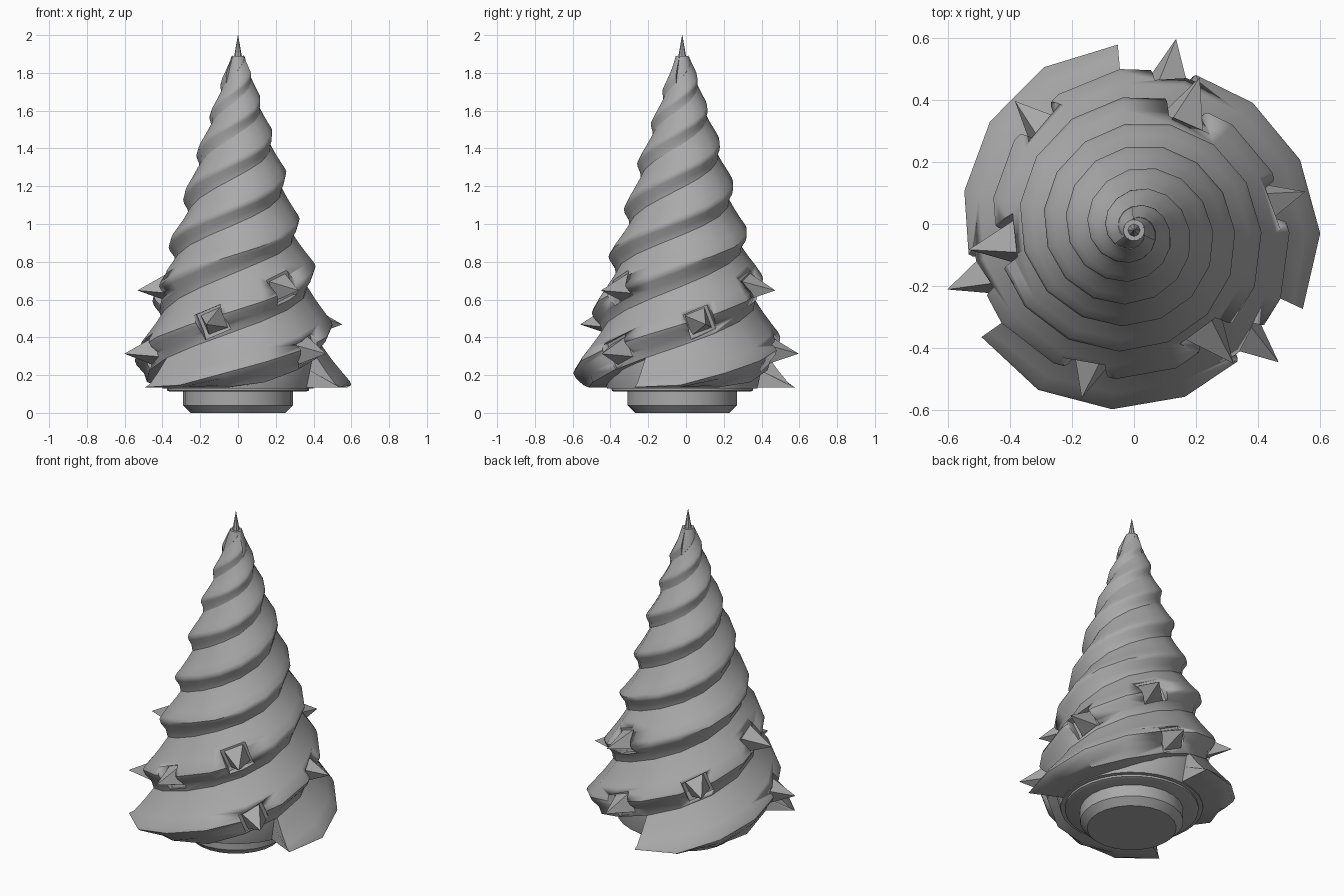
import bpy, bmesh, math
from math import sin, cos, radians, pi
from mathutils import Vector, Matrix

cube = bpy.data.objects.get("Cube")
if cube:
    bpy.data.objects.remove(cube, do_unlink=True)

AXIS_Y = -0.02
FLOOR = 0.135
# Ridge height and radius for each third of a turn, starting at -1
HEIGHT = [-0.15, 0.15, 0.47, 0.78, 1.03, 1.28, 1.50, 1.68, 1.83, 1.95]
RADIUS = [0.60, 0.60, 0.50, 0.41, 0.325, 0.255, 0.18, 0.115, 0.065, 0.02]

grey = bpy.data.materials.new("steel grey")
grey.use_nodes = True
grey.diffuse_color = (0.4, 0.4, 0.4, 1)
grey.node_tree.nodes["Principled BSDF"].inputs["Base Color"].default_value = (0.4, 0.4, 0.4, 1)


def lookup(table, u):
    i = max(0, min(len(table) - 2, math.floor(u + 1)))
    t = u + 1 - i
    return table[i] * (1 - t) + table[i + 1] * t


def finish(name, bm, angle=35):
    bmesh.ops.recalc_face_normals(bm, faces=bm.faces[:])
    mesh = bpy.data.meshes.new(name)
    bm.to_mesh(mesh)
    bm.free()
    mesh.materials.append(grey)
    ob = bpy.data.objects.new(name, mesh)
    bpy.context.collection.objects.link(ob)
    bpy.ops.object.select_all(action='DESELECT')
    ob.select_set(True)
    bpy.context.view_layer.objects.active = ob
    bpy.ops.object.shade_smooth_by_angle(angle=radians(angle))
    return ob


def skin(bm, rows, closed_path=False):
    # Bridge successive closed rings and cap the ends
    for a, b in zip(rows, rows[1:]):
        for i in range(len(a)):
            j = (i + 1) % len(a)
            bm.faces.new((a[i], a[j], b[j], b[i]))
    bm.faces.new(rows[0])
    bm.faces.new(rows[-1])


def lathe(name, profile, sides):
    bm = bmesh.new()
    rows = [[bm.verts.new((r * cos(2 * pi * k / sides), AXIS_Y + r * sin(2 * pi * k / sides), z))
             for k in range(sides)] for r, z in profile]
    skin(bm, rows)
    return finish(name, bm)


# Cross-section of a ridge: (offset in thirds of a turn, share of ridge radius)
SECTION = [(-0.35, 0.5), (-0.35, 0.83), (-0.2, 0.88), (-0.08, 0.965), (0, 1.0), (0.07, 0.995),
           (0.22, 0.95), (0.42, 0.89), (0.65, 0.83), (0.65, 0.5)]
START, END, STEP = -0.21, 6.79, 0.2


def thread(name, start_angle):
    bm = bmesh.new()
    rows = []
    for n in range(round((END - START) / STEP) + 1):
        u = START + n * STEP
        a = radians(start_angle + 120 * n * STEP)
        row = []
        for f, share in SECTION:
            r = lookup(RADIUS, u + f) * share
            z = max(FLOOR + 0.0005 * share, lookup(HEIGHT, u + f))
            row.append(bm.verts.new((r * cos(a), AXIS_Y + r * sin(a), z)))
        rows.append(row)
    skin(bm, rows)
    return finish(name, bm, 42)


threads = [thread(f"spiral_thread_{i + 1}", -25 + 120 * i) for i in range(3)]


# Local frame on a ridge: x points outward, y runs along the ridge
def ridge_frame(angle, r, z):
    a = radians(angle)
    return (Matrix.Translation((r * cos(a), AXIS_Y + r * sin(a), z)) @ Matrix.Rotation(a, 4, 'Z')
            @ Matrix.Rotation(radians(22), 4, 'X') @ Matrix.Rotation(radians(6), 4, 'Y'))


def spike(name, frame, half, length):
    bm = bmesh.new()
    base = [bm.verts.new(frame @ Vector((0, half * sy, half * sz)))
            for sy, sz in ((-1, -1), (1, -1), (1, 1), (-1, 1))]
    tip = bm.verts.new(frame @ Vector((length, 0, 0)))
    bm.faces.new(base)
    for i in range(4):
        bm.faces.new((base[i], base[(i + 1) % 4], tip))
    return finish(name, bm, 20)


# Spikes in square pockets: (angle, tip radius, height)
cutter_bm = bmesh.new()
for tier, (angle, tip_r, z) in enumerate([(77, 0.63, 0.33), (12, 0.565, 0.485), (66, 0.535, 0.665)]):
    for k in range(3):
        frame = ridge_frame(angle + 120 * k, tip_r - 0.17, z)
        spike(f"spike_{tier + 1}_{k + 1}", frame, 0.06, 0.172)
        bmesh.ops.create_cube(cutter_bm, size=1, matrix=frame @ Matrix.Translation((0.11, 0, 0))
                              @ Matrix.Diagonal((0.2, 0.15, 0.14, 1)))
cutter = finish("pocket_cutter", cutter_bm)
cutter.hide_render = True
cutter.hide_viewport = True
for ob in threads:
    mod = ob.modifiers.new("pockets", 'BOOLEAN')
    mod.operation = 'DIFFERENCE'
    mod.solver = 'EXACT'
    mod.object = cutter

# Inner cone behind the threads
core = [(0.40, FLOOR - 0.005)]
for n in range(15):
    u = 0.5 + n * 0.5
    core.append((lookup(RADIUS, u) * 0.8, lookup(HEIGHT, u)))
lathe("core_cone", core, 30)

# Mounting collar and shank
lathe("collar", [(0.36, 0.112), (0.375, 0.118), (0.375, 0.14), (0.3, 0.14)], 32)
lathe("shank", [(0.25, 0), (0.29, 0.04), (0.29, 0.125)], 24)

# Needle tip with small prongs round it
lathe("tip_needle", [(0.045, 1.74), (0.032, 1.84), (0.02, 1.89), (0.001, 2.0)], 8)
for k in range(5):
    a = 2 * pi * k / 5 + 0.3
    frame = (Matrix.Translation((0.05 * cos(a), AXIS_Y + 0.05 * sin(a), 1.76))
             @ Matrix.Rotation(a, 4, 'Z') @ Matrix.Rotation(radians(-98), 4, 'Y'))
    spike(f"tip_prong_{k + 1}", frame, 0.014, 0.14)
